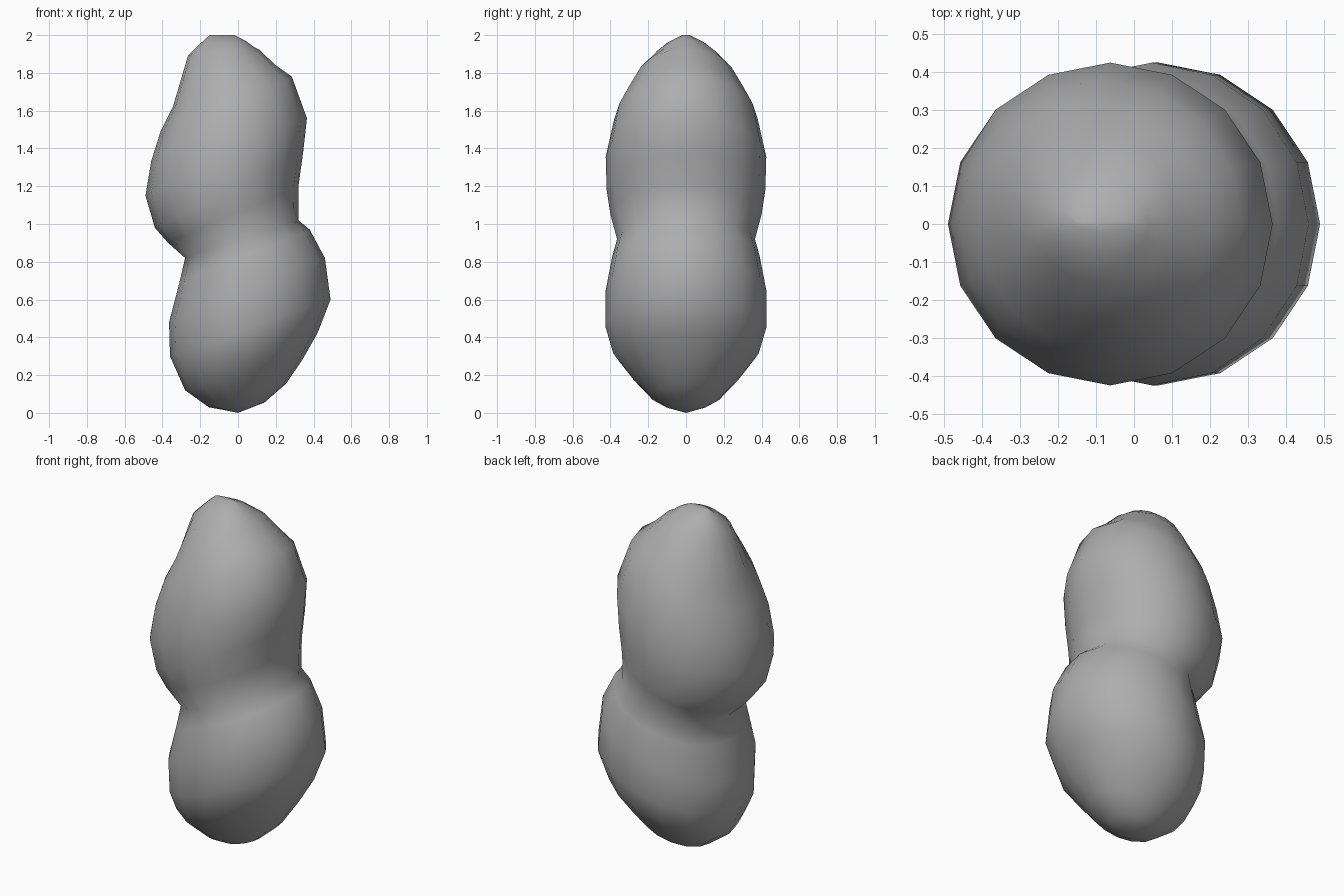
import bpy, bmesh
from math import sin, cos, pi

if "Cube" in bpy.data.objects:
    bpy.data.objects.remove(bpy.data.objects["Cube"])

SIDES = 16
# Tilted rings, bottom to top: left x, left z, right x, right z, half depth
RINGS = [
    (-.08, .016, .14, .055, .11),
    (-.155, .03, .255, .155, .19),
    (-.28, .12, .34, .28, .295),
    (-.32, .21, .42, .42, .385),
    (-.36, .30, .49, .60, .425),
    (-.365, .48, .46, .82, .425),
    (-.31, .69, .38, .97, .39),
    (-.28, .82, .32, 1.02, .365),
    (-.37, .90, .32, 1.20, .40),
    (-.44, .98, .345, 1.38, .42),
    (-.49, 1.15, .365, 1.56, .425),
    (-.46, 1.33, .285, 1.78, .38),
    (-.41, 1.49, .20, 1.84, .325),
    (-.345, 1.62, .11, 1.925, .26),
    (-.265, 1.89, .08, 1.94, .155),
    (-.20, 1.955, .04, 1.97, .095),
    (-.15, 2.0, -.02, 2.0, .02),
]


def ring(bm, lx, lz, rx, rz, w):
    cx, cz, hx, hz = (lx + rx) / 2, (lz + rz) / 2, (rx - lx) / 2, (rz - lz) / 2
    verts = []
    for i in range(SIDES):
        a = 2 * pi * i / SIDES
        verts.append(bm.verts.new((cx + hx * cos(a), w * sin(a), cz + hz * cos(a))))
    return verts


# Two-lobed peanut body, lofted through the rings and closed at both poles
bm = bmesh.new()
loops = [ring(bm, *r) for r in RINGS]
bottom = bm.verts.new((0, 0, 0))
top = bm.verts.new((-.085, 0, 2.0))
for i in range(SIDES):
    j = (i + 1) % SIDES
    for a, b in zip(loops, loops[1:]):
        bm.faces.new((a[i], a[j], b[j], b[i]))
    bm.faces.new((bottom, loops[0][j], loops[0][i]))
    bm.faces.new((top, loops[-1][i], loops[-1][j]))
bmesh.ops.recalc_face_normals(bm, faces=bm.faces)
for f in bm.faces:
    f.smooth = True
mesh = bpy.data.meshes.new("peanut_body")
bm.to_mesh(mesh)
bm.free()

# Mid-grey surface
grey = bpy.data.materials.new("mid_grey")
grey.diffuse_color = (.42, .42, .42, 1)
grey.use_nodes = True
grey.node_tree.nodes["Principled BSDF"].inputs["Base Color"].default_value = grey.diffuse_color
mesh.materials.append(grey)
bpy.context.collection.objects.link(bpy.data.objects.new("peanut_body", mesh))
